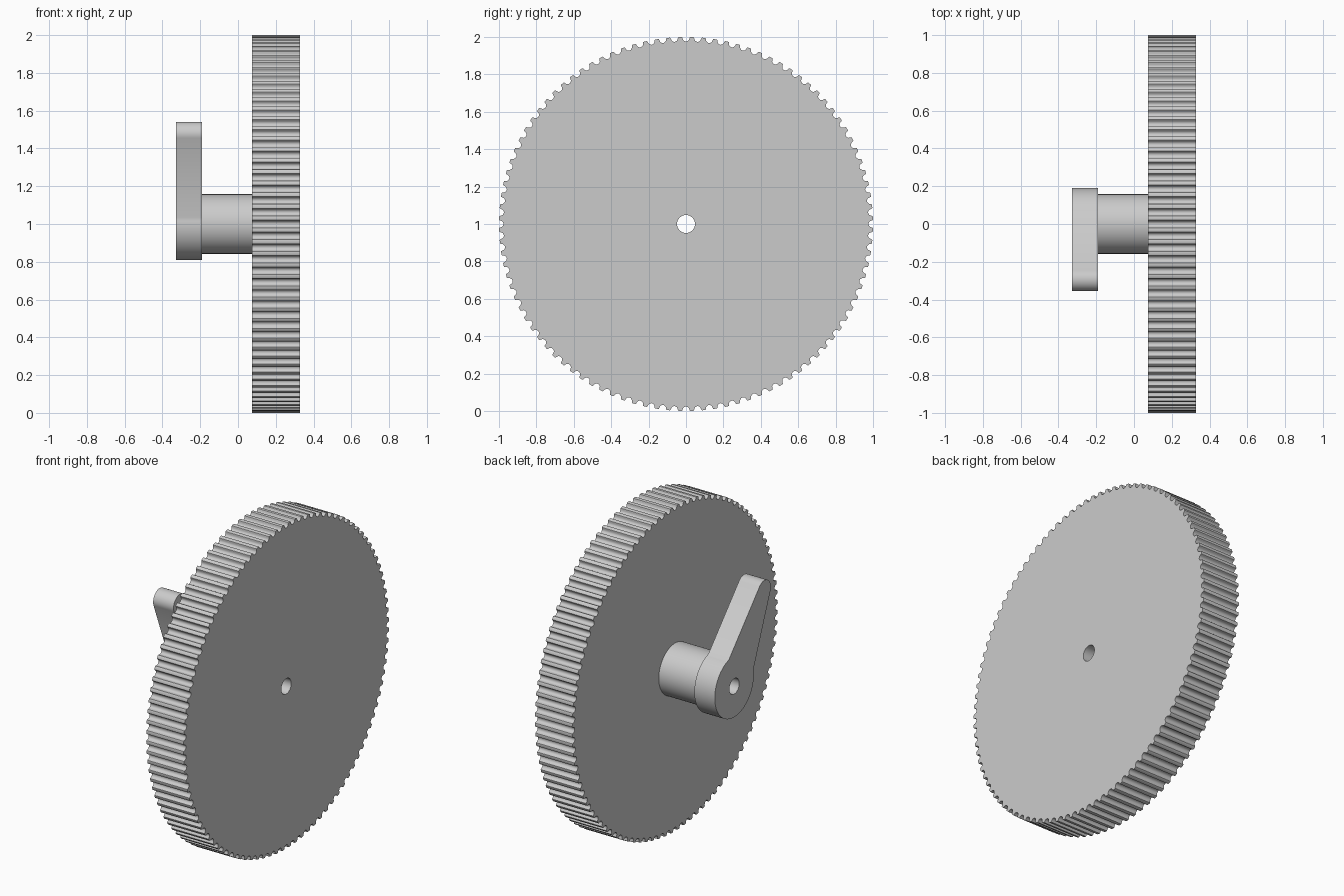
import bpy, bmesh
from math import sin, cos, radians, pi

cube = bpy.data.objects.get("Cube")
if cube:
    bpy.data.objects.remove(cube, do_unlink=True)

grey = bpy.data.materials.new("light_grey")
grey.use_nodes = True
grey.diffuse_color = (0.6, 0.6, 0.6, 1)
grey.node_tree.nodes["Principled BSDF"].inputs["Base Color"].default_value = (0.6, 0.6, 0.6, 1)

BORE = 0.048


def arc(radius, start, end, steps, cy=0, cz=0):
    """Points on an arc; angles in degrees from +z towards -y."""
    angles = [radians(start + (end - start) * i / steps) for i in range(steps + 1)]
    return [(cy - radius * sin(a), cz + radius * cos(a)) for a in angles]


def plate(name, outline, x0, x1):
    """Extrude a bored outline along x, between x0 and x1."""
    bm = bmesh.new()
    edges = []
    for loop in (outline, arc(BORE, 0, 360, 32)[:-1]):
        verts = [bm.verts.new((x0, y, z + 1)) for y, z in loop]
        edges += [bm.edges.new((v, verts[i - 1])) for i, v in enumerate(verts)]
    bmesh.ops.triangle_fill(bm, edges=edges, use_beauty=True, normal=(1, 0, 0))
    result = bmesh.ops.extrude_face_region(bm, geom=bm.faces[:], use_keep_orig=True)
    moved = [g for g in result["geom"] if isinstance(g, bmesh.types.BMVert)]
    bmesh.ops.translate(bm, verts=moved, vec=(x1 - x0, 0, 0))
    bmesh.ops.recalc_face_normals(bm, faces=bm.faces[:])
    mesh = bpy.data.meshes.new(name)
    bm.to_mesh(mesh)
    bm.free()
    mesh.materials.append(grey)
    obj = bpy.data.objects.new(name, mesh)
    bpy.context.collection.objects.link(obj)
    bpy.ops.object.select_all(action="DESELECT")
    obj.select_set(True)
    bpy.context.view_layer.objects.active = obj
    bpy.ops.object.shade_smooth_by_angle(angle=radians(30))
    return obj


# Toothed wheel: rounded grooves (half-width, depth) repeated around the rim
TEETH = 100
half = [(0.0237, 0), (0.0205, 0.0012), (0.0189, 0.0041), (0.0183, 0.0075),
        (0.0173, 0.0109), (0.016, 0.0141), (0.0143, 0.0171), (0.0113, 0.0202),
        (0.0079, 0.0224), (0.004, 0.0238)]
groove = [(-w, d) for w, d in half] + [(0, 0.0242)] + [(w, d) for w, d in reversed(half)]
rim = []
for i in range(TEETH):
    a = 2 * pi * i / TEETH
    for w, d in groove:
        r = 1 - d
        rim.append((-r * sin(a + w), r * cos(a + w)))
plate("toothed_wheel", rim, 0.075, 0.329)

# Hub between wheel and lever
plate("hub", arc(0.158, 0, 360, 64)[:-1], -0.19, 0.075)

# Tapered lever: round boss, narrower arm, rounded tip
LEAN, REACH, SPREAD, TAPER = 31.5, 0.56, 48, 80
boss = arc(0.19, LEAN + SPREAD, LEAN + 360 - SPREAD, 48)
tip = arc(0.063, LEAN - TAPER, LEAN + TAPER, 20,
          -REACH * sin(radians(LEAN)), REACH * cos(radians(LEAN)))
plate("lever", boss + tip, -0.329, -0.19)
